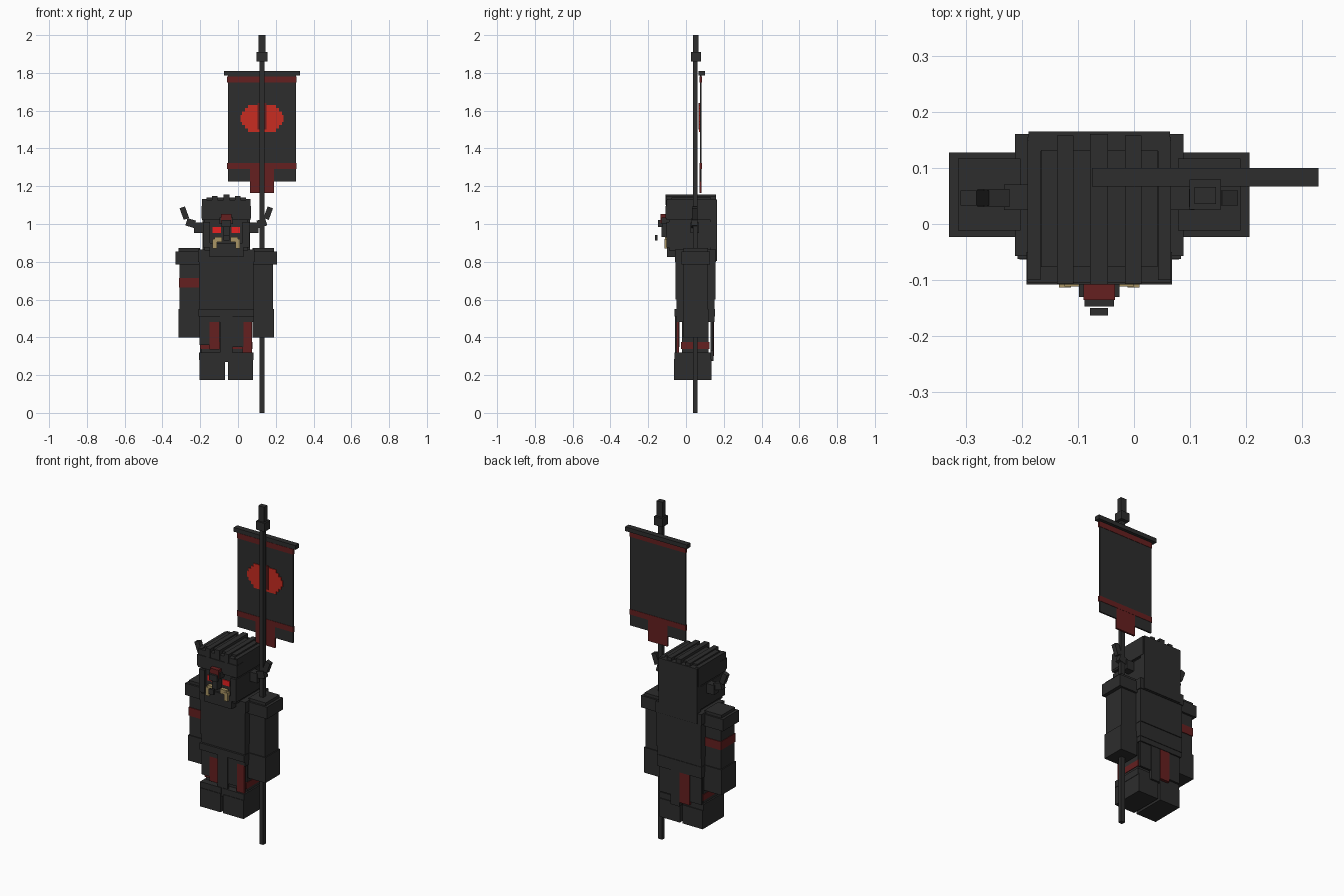
import bpy, bmesh
from mathutils import Vector, Matrix

default_cube = bpy.data.objects.get("Cube")
if default_cube:
    bpy.data.objects.remove(default_cube)


def material(name, red, green, blue):
    made = bpy.data.materials.new(name)
    made.use_nodes = True
    made.diffuse_color = (red, green, blue, 1)
    shader = made.node_tree.nodes["Principled BSDF"]
    shader.inputs["Base Color"].default_value = made.diffuse_color
    return made


CHARCOAL = material("charcoal", red=.026, green=.026, blue=.026)
DARK_RED = material("dark red", red=.13, green=.014, blue=.014)
RED = material("bright red", red=.58, green=.025, blue=.015)
GLOW = material("eye red", red=.8, green=.015, blue=.015)
IVORY = material("ivory", red=.4, green=.3, blue=.13)
BODY = -.062  # centre line of the figure
POLE = .127  # centre line of the pole and banner


def block(name, colour, x, y, z, tilt=0):
    """A box between the two limits given on each axis."""
    low, high = map(Vector, zip(x, y, z))
    place = Matrix.Translation((low + high) / 2)
    size = Matrix.Diagonal((*(high - low), 1))
    bm = bmesh.new()
    bmesh.ops.create_cube(bm, size=1, matrix=place @ Matrix.Rotation(tilt, 4, "Y") @ size)
    mesh = bpy.data.meshes.new(name)
    bm.to_mesh(mesh)
    bm.free()
    mesh.materials.append(colour)
    bpy.context.collection.objects.link(bpy.data.objects.new(name, mesh))


def centred(name, colour, reach, y, z, middle=BODY):
    """A box reaching equally far to both sides of a centre line."""
    block(name, colour, (middle - reach, middle + reach), y, z)


def pair(name, colour, x, y, z, tilt=0):
    """Left and right boxes, mirrored across the figure's centre line."""
    inner, outer = x
    block("left_" + name, colour, (BODY + inner, BODY + outer), y, z, tilt)
    block("right_" + name, colour, (BODY - outer, BODY - inner), y, z, -tilt)


# Pole and finial
centred("pole", CHARCOAL, reach=.013, y=(.036, .06), z=(0, 1.9), middle=POLE)
centred("pole_collar", CHARCOAL, reach=.028, y=(.026, .079), z=(1.86, 1.91), middle=POLE)
centred("pole_finial", CHARCOAL, reach=.019, y=(.036, .066), z=(1.9, 2), middle=POLE)

# Banner
centred("banner_crossbar", CHARCOAL, reach=.202, y=(.067, .1), z=(1.785, 1.81), middle=POLE)
centred("banner_cloth", CHARCOAL, reach=.181, y=(.073, .082), z=(1.225, 1.79), middle=POLE)
for label, bottom in (("upper", 1.75), ("lower", 1.29)):
    centred(label + "_banner_stripe", DARK_RED, reach=.184, y=(.071, .084),
            z=(bottom, bottom + .032), middle=POLE)
centred("banner_tail", DARK_RED, reach=.064, y=(.072, .083), z=(1.165, 1.3), middle=POLE)

# Stepped round emblem, built row by row
ROWS, ROW_HEIGHT, EMBLEM_BOTTOM = 8, .018, 1.487
for row in range(ROWS):
    from_middle = abs(row - (ROWS - 1) / 2)
    bottom = EMBLEM_BOTTOM + row * ROW_HEIGHT
    centred("emblem_row", RED, reach=.115 - .016 * max(0, from_middle - 1),
            y=(.069, .074), z=(bottom, bottom + ROW_HEIGHT), middle=POLE)
centred("emblem_centre", DARK_RED, reach=.024, y=(.067, .074), z=(1.5, 1.64), middle=POLE)

# Torso and belt
centred("torso", CHARCOAL, reach=.145, y=(-.055, .155), z=(.6, .86))
centred("collar", CHARCOAL, reach=.15, y=(-.057, .16), z=(.8, .865))
centred("waist", CHARCOAL, reach=.143, y=(-.05, .15), z=(.48, .6))
centred("belt", CHARCOAL, reach=.146, y=(-.062, .153), z=(.51, .55))

# Arms
pair("shoulder_pad", CHARCOAL, x=(.142, .268), y=(-.023, .127), z=(.785, .855))
pair("shoulder_top", CHARCOAL, x=(.14, .252), y=(-.012, .117), z=(.85, .872))
pair("upper_arm", CHARCOAL, x=(.142, .247), y=(-.012, .115), z=(.54, .79))
pair("forearm", CHARCOAL, x=(.14, .253), y=(-.017, .12), z=(.4, .55))
block("right_arm_band", DARK_RED, x=(-.312, -.205), y=(-.016, .119), z=(.665, .715))

# Legs and boots
pair("leg", CHARCOAL, x=(.01, .135), y=(-.02, .12), z=(.3, .5))
pair("leg_band", DARK_RED, x=(.008, .138), y=(-.027, .125), z=(.338, .375))
pair("boot", CHARCOAL, x=(.008, .142), y=(-.063, .135), z=(.175, .285))
pair("boot_cuff", CHARCOAL, x=(.006, .144), y=(-.06, .13), z=(.28, .32))

# Skirt panels
centred("front_skirt_centre", CHARCOAL, reach=.033, y=(-.057, -.043), z=(.27, .515))
block("front_skirt_right", CHARCOAL, x=(-.205, -.15), y=(-.05, -.035), z=(.36, .5))
block("front_skirt_left", CHARCOAL, x=(-.03, .03), y=(-.05, -.035), z=(.35, .5))
block("front_cloth_right", DARK_RED, x=(-.15, -.097), y=(-.05, -.037), z=(.335, .485))
block("front_cloth_left", DARK_RED, x=(.025, .075), y=(-.05, -.037), z=(.3, .485))
block("back_skirt_centre", CHARCOAL, x=(-.06, 0), y=(.13, .146), z=(.275, .54))
block("back_skirt_left", CHARCOAL, x=(0, .075), y=(.13, .142), z=(.33, .52))
block("back_skirt_right", CHARCOAL, x=(-.2, -.125), y=(.13, .142), z=(.32, .52))
block("back_cloth", DARK_RED, x=(-.125, -.062), y=(.13, .147), z=(.3, .49))

# Head and helmet
centred("head", CHARCOAL, reach=.115, y=(-.09, .14), z=(.86, 1.1))
centred("jaw", CHARCOAL, reach=.09, y=(-.1, 0), z=(.825, .9))
pair("cheek_guard", CHARCOAL, x=(.085, .122), y=(-.104, .14), z=(.875, 1.01))
centred("helmet", CHARCOAL, reach=.128, y=(-.104, .155), z=(1.02, 1.128))
centred("helmet_cap", CHARCOAL, reach=.104, y=(-.077, .132), z=(1.12, 1.14))
centred("helmet_brow", CHARCOAL, reach=.13, y=(-.108, -.05), z=(1.03, 1.095))
centred("neck_guard", CHARCOAL, reach=.126, y=(.13, .165), z=(.805, 1.13))
centred("helmet_crest", CHARCOAL, reach=.016, y=(-.108, .16), z=(1.1, 1.155))
pair("helmet_ridge", CHARCOAL, x=(.046, .075), y=(-.107, .158), z=(1.09, 1.147))
pair("helmet_side_ridge", CHARCOAL, x=(.105, .128), y=(-.1, .15), z=(1.08, 1.132))

# Face
pair("eye", GLOW, x=(.028, .072), y=(-.095, -.088), z=(.952, .983))
centred("forehead_mount", CHARCOAL, reach=.036, y=(-.13, -.08), z=(1, 1.035))
centred("forehead_mark", DARK_RED, reach=.028, y=(-.135, -.1), z=(1.005, 1.052))
centred("nose_bridge", CHARCOAL, reach=.016, y=(-.13, -.08), z=(.93, 1))
centred("nose", CHARCOAL, reach=.026, y=(-.147, -.125), z=(.985, 1.022))
centred("nose_tip", CHARCOAL, reach=.016, y=(-.163, -.15), z=(.912, .943))
pair("tusk", IVORY, x=(.05, .072), y=(-.113, -.09), z=(.87, .92))
pair("tusk_root", IVORY, x=(.022, .062), y=(-.111, -.09), z=(.905, .932))

# Horns
pair("horn_base", CHARCOAL, x=(.11, .17), y=(.025, .07), z=(.952, 1.008))
pair("horn_middle", CHARCOAL, x=(.165, .212), y=(.03, .062), z=(.985, 1.025), tilt=-.3)
pair("horn_tip", CHARCOAL, x=(.207, .237), y=(.033, .06), z=(1.025, 1.09), tilt=.35)
